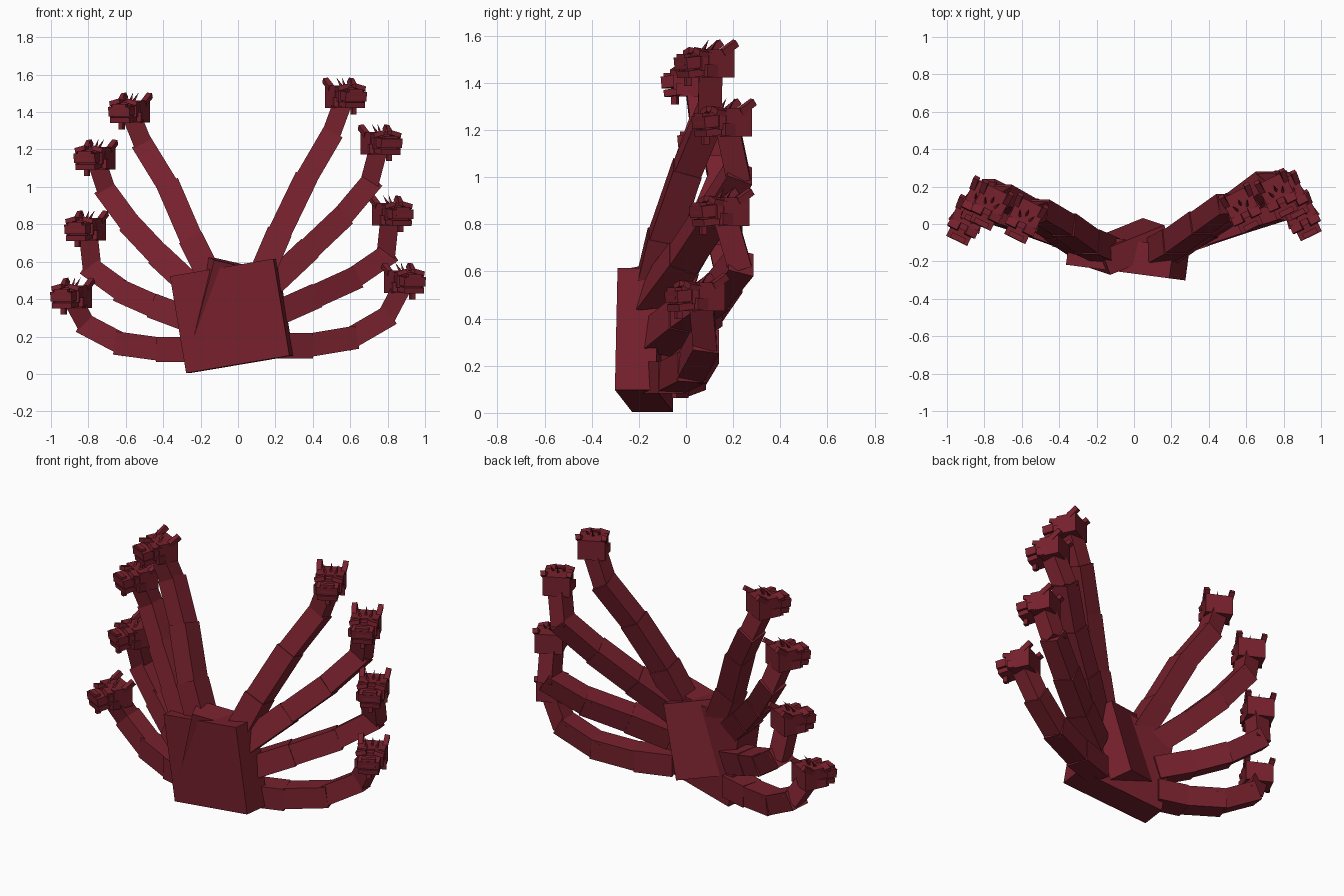
import bpy, bmesh
from math import radians
from mathutils import Matrix, Vector, Euler

if "Cube" in bpy.data.objects:
    bpy.data.objects.remove(bpy.data.objects["Cube"])

red = bpy.data.materials.new("dark red")
red.use_nodes = True
colour = (0.183, 0.015, 0.026, 1)
red.diffuse_color = colour
red.node_tree.nodes["Principled BSDF"].inputs["Base Color"].default_value = colour


def box(bm, centre, size, turn=Matrix()):
    """Add a box of the given size, turned about its own centre."""
    m = Matrix.Translation(centre) @ turn @ Matrix.Diagonal((*size, 1))
    bmesh.ops.create_cube(bm, size=1, matrix=m)


def spin(x=0, y=0, z=0):
    return Euler((radians(x), radians(y), radians(z))).to_matrix().to_4x4()


def finish(bm, name, matrix=Matrix()):
    mesh = bpy.data.meshes.new(name)
    bm.to_mesh(mesh)
    bm.free()
    mesh.materials.append(red)
    obj = bpy.data.objects.new(name, mesh)
    obj.matrix_world = matrix
    bpy.context.collection.objects.link(obj)


# Body: a front plate and a second block tilted against it
bm = bmesh.new()
box(bm, (-0.033, -0.173, 0.31), (0.565, 0.175, 0.525), spin(0, -9.5, -7.5))
finish(bm, "body_plate")
bm = bmesh.new()
box(bm, (-0.04, -0.12, 0.365), (0.37, 0.14, 0.45), spin(10, 12, 22))
finish(bm, "body_back_block")


# Necks: four overlapping square links that get thinner toward the head
def neck(name, points):
    bm = bmesh.new()
    widths = (0.135, 0.125, 0.115, 0.1)
    for a, b, w in zip(points, points[1:], widths):
        a, b = Vector(a), Vector(b)
        along = (b - a).normalized()
        side = along.cross(Vector((0, 1, 0))).normalized()
        up = side.cross(along)
        turn = Matrix((side, up, along)).transposed().to_4x4()
        box(bm, (a + b) / 2, (w, w, (b - a).length + 0.04), turn)
    finish(bm, name)


# Heads: skull, stacked snout, jaw, horns and crest spikes, facing -y
def head(name, place, yaw):
    bm = bmesh.new()
    box(bm, (0, -0.01, 0), (0.16, 0.12, 0.12))
    box(bm, (0, -0.075, 0.01), (0.15, 0.05, 0.08))
    box(bm, (0, -0.11, 0.005), (0.125, 0.11, 0.05), spin(6))
    box(bm, (0, -0.15, 0.015), (0.08, 0.03, 0.05))
    box(bm, (0, -0.1, -0.04), (0.115, 0.11, 0.03), spin(8))
    box(bm, (0, -0.13, -0.07), (0.025, 0.025, 0.05))
    for s in (-1, 1):
        box(bm, (s * 0.05, -0.085, 0.045), (0.06, 0.06, 0.025), spin(-10, s * 15))
        box(bm, (s * 0.072, -0.05, -0.03), (0.025, 0.07, 0.05), spin(0, 0, s * 12))
        box(bm, (s * 0.072, 0.03, 0.066), (0.03, 0.03, 0.075), spin(-55, s * 8))
    for i, x in enumerate((-0.035, 0, 0.035)):
        m = Matrix.Translation((x, -0.03 + 0.02 * (i % 2), 0.075)) @ spin(-35, x * 500)
        bmesh.ops.create_cone(bm, cap_ends=True, segments=4, radius1=0.011,
                              radius2=0, depth=0.07, matrix=m)
    finish(bm, name, Matrix.Translation(place) @ spin(0, 0, yaw))


# Joint paths from the body outward, highest neck first
left_paths = [
    [(0.12, -0.15, 0.52), (0.21, -0.1, 0.73), (0.35, 0, 1.02), (0.49, 0.1, 1.26), (0.56, 0.105, 1.45)],
    [(0.18, -0.14, 0.48), (0.35, -0.02, 0.64), (0.54, 0.1, 0.82), (0.7, 0.22, 1.01), (0.75, 0.18, 1.2)],
    [(0.2, -0.12, 0.32), (0.38, -0.02, 0.4), (0.6, 0.12, 0.5), (0.79, 0.225, 0.63), (0.81, 0.17, 0.82)],
    [(0.18, -0.12, 0.15), (0.36, -0.06, 0.15), (0.6, 0.02, 0.19), (0.79, 0.08, 0.3), (0.875, 0.065, 0.46)],
]
right_paths = [
    [(-0.15, -0.14, 0.52), (-0.24, -0.1, 0.7), (-0.365, -0.01, 0.99), (-0.5, 0.07, 1.21), (-0.565, 0.05, 1.37)],
    [(-0.25, -0.13, 0.47), (-0.4, -0.03, 0.61), (-0.56, 0.07, 0.78), (-0.7, 0.15, 0.97), (-0.75, 0.12, 1.12)],
    [(-0.26, -0.1, 0.29), (-0.42, -0.02, 0.35), (-0.6, 0.09, 0.43), (-0.78, 0.18, 0.56), (-0.8, 0.14, 0.74)],
    [(-0.26, -0.1, 0.13), (-0.4, -0.06, 0.13), (-0.62, 0.02, 0.16), (-0.81, 0.08, 0.26), (-0.875, 0.04, 0.38)],
]
for side, paths, yaw in (("left", left_paths, 26), ("right", right_paths, -26)):
    for i, path in enumerate(paths, 1):
        neck(f"{side}_neck_{i}", path)
        head(f"{side}_head_{i}", Vector(path[-1]) + Vector((0, 0.02, 0.033)), yaw)
